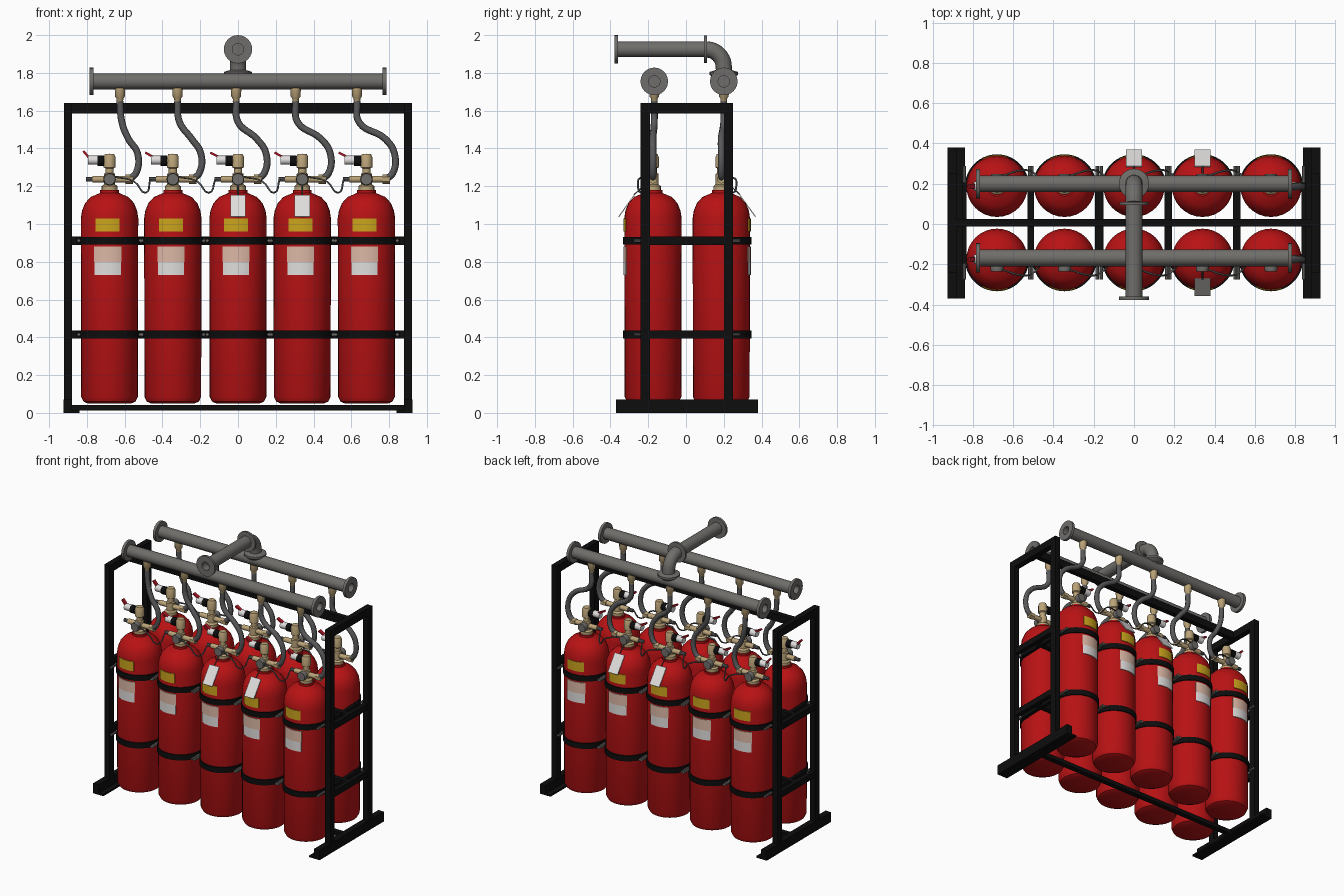
import bpy, bmesh, math
from mathutils import Matrix, Vector

if "Cube" in bpy.data.objects:
    bpy.data.objects.remove(bpy.data.objects["Cube"])


def material(name, r, g, b):
    m = bpy.data.materials.new(name)
    m.diffuse_color = (r, g, b, 1)
    m.use_nodes = True
    m.node_tree.nodes["Principled BSDF"].inputs["Base Color"].default_value = m.diffuse_color
    return m


RED = material("tank red", 0.48, 0.006, 0.007)
BLACK = material("frame black", 0.004, 0.004, 0.004)
GREY = material("pipe grey", 0.16, 0.155, 0.145)
HOSE = material("hose grey", 0.10, 0.10, 0.105)
BRASS = material("pale brass", 0.50, 0.37, 0.19)
YELLOW = material("label yellow", 0.60, 0.37, 0.012)
WHITE = material("label white", 0.75, 0.73, 0.72)
PINK = material("label pink", 0.72, 0.48, 0.38)
LEVER = material("lever red", 0.45, 0.01, 0.02)

AXES = {"Z": Matrix(), "X": Matrix.Rotation(math.pi / 2, 4, "Y"),
        "Y": Matrix.Rotation(-math.pi / 2, 4, "X")}


def finish(name, bm, mat, smooth=True):
    bmesh.ops.recalc_face_normals(bm, faces=bm.faces[:])
    me = bpy.data.meshes.new(name)
    bm.to_mesh(me)
    bm.free()
    me.materials.append(mat)
    ob = bpy.data.objects.new(name, me)
    bpy.context.collection.objects.link(ob)
    if smooth:
        bpy.ops.object.select_all(action="DESELECT")
        ob.select_set(True)
        bpy.context.view_layer.objects.active = ob
        bpy.ops.object.shade_smooth_by_angle(angle=math.radians(40))
    return ob


def box(name, mat, x, y, z, tilt=None):
    """Box from (min, max) pairs, optionally turned about its centre."""
    bm = bmesh.new()
    bmesh.ops.create_cube(bm, size=1)
    c = Vector([(a + b) / 2 for a, b in (x, y, z)])
    size = Matrix.Diagonal([b - a for a, b in (x, y, z)] + [1])
    bm.transform(Matrix.Translation(c) @ (tilt or Matrix()) @ size)
    return finish(name, bm, mat, False)


def lathe(name, mat, profile, loc, axis="Z", n=24):
    """Revolve (radius, height) points about an axis."""
    bm = bmesh.new()
    rings = []
    for r, h in profile:
        if r == 0:
            rings.append([bm.verts.new((0, 0, h))] * n)
        else:
            rings.append([bm.verts.new((r * math.cos(math.tau * i / n),
                                        r * math.sin(math.tau * i / n), h)) for i in range(n)])
    for a, b in zip(rings, rings[1:]):
        for i in range(n):
            j = (i + 1) % n
            bm.faces.new(list(dict.fromkeys((a[i], a[j], b[j], b[i]))))
    bm.transform(Matrix.Translation(loc) @ AXES[axis])
    return finish(name, bm, mat)


def rod(name, mat, r, a, b, loc, axis="Z", n=12):
    return lathe(name, mat, [(0, a), (r, a), (r, b), (0, b)], loc, axis, n)


def band(name, mat, c, mid, half, z0, z1, r0, r1, n=12):
    """Curved plate around a tank, centred on direction mid."""
    bm = bmesh.new()
    rows = []
    for i in range(n + 1):
        t = mid + half * (2 * i / n - 1)
        rows.append([bm.verts.new((c[0] + r * math.cos(t), c[1] + r * math.sin(t), z))
                     for r, z in ((r0, z0), (r1, z0), (r1, z1), (r0, z1))])
    for a, b in zip(rows, rows[1:]):
        for k in range(4):
            bm.faces.new((a[k], a[(k + 1) % 4], b[(k + 1) % 4], b[k]))
    bm.faces.new(rows[0])
    bm.faces.new(rows[-1])
    return finish(name, bm, mat)


def tube(name, mat, pts, r, res=6, sides=2):
    """Smooth tube through points."""
    cu = bpy.data.curves.new(name, "CURVE")
    cu.dimensions = "3D"
    cu.bevel_depth, cu.bevel_resolution, cu.resolution_u = r, sides, res
    cu.use_fill_caps = True
    sp = cu.splines.new("BEZIER")
    sp.bezier_points.add(len(pts) - 1)
    for p, co in zip(sp.bezier_points, pts):
        p.co = co
        p.handle_left_type = p.handle_right_type = "AUTO"
    cu.materials.append(mat)
    ob = bpy.data.objects.new(name, cu)
    bpy.context.collection.objects.link(ob)
    return ob


# Frame: two end frames joined by long rails
for s in (-1, 1):
    def side(a, b):
        return tuple(sorted((s * a, s * b)))
    box("foot_flange", BLACK, side(0.84, 0.925), (-0.37, 0.38), (0, 0.012))
    box("foot_web", BLACK, side(0.88, 0.925), (-0.37, 0.38), (0.012, 0.072))
    for y in (-0.215, 0.225):
        box("post", BLACK, side(0.88, 0.922), (y - 0.025, y + 0.025), (0.072, 1.64))
    box("top_crossbar", BLACK, side(0.88, 0.922), (-0.19, 0.20), (1.585, 1.64))
    for z in (0.415, 0.912):
        box("side_crossbar", BLACK, side(0.885, 0.918), (-0.19, 0.20), (z - 0.022, z + 0.022))
for z0, z1 in ((0.012, 0.042), (0.393, 0.437), (0.89, 0.934), (1.585, 1.64)):
    box("long_rail", BLACK, (-0.885, 0.885), (-0.012, 0.026), (z0, z1))

TANKS = (-0.68, -0.345, 0.0, 0.34, 0.68)
DROPS = (-0.625, -0.32, -0.01, 0.305, 0.63)
PIPE = [(0, -.74), (.03, -.74), (.03, -.785), (.073, -.785), (.073, -.765), (.042, -.765),
        (.042, .765), (.073, .765), (.073, .785), (.03, .785), (.03, .74), (0, .74)]
BODY = [(0, .05), (.115, .05), (.138, .06), (.15, .085), (.152, 1.03), (.146, 1.07), (.13, 1.11),
        (.1, 1.143), (.06, 1.16), (.05, 1.165), (.05, 1.18), (0, 1.18)]

for s, yc, yp in ((-1, -0.175, -0.168), (1, 0.187, 0.2)):
    # Collector pipe of this row
    lathe("collector_pipe", GREY, PIPE, (0, yp, 1.755), "X")
    face = s * math.pi / 2
    for i, (x, xd) in enumerate(zip(TANKS, DROPS)):
        c = (x, yc, 0)
        lathe("tank", RED, BODY, c, n=32)
        # Labels on the outward side
        lab = face - s * 0.07 * -1
        band("yellow_label", YELLOW, c, lab, 0.42, 0.96, 1.03, 0.148, 0.156)
        band("pink_label", PINK, c, lab, 0.48, 0.80, 0.88, 0.148, 0.156)
        band("white_label", WHITE, c, lab, 0.46, 0.73, 0.80, 0.148, 0.156)
        # Straps, clamp tabs and bolts
        for z in (0.415, 0.912):
            band("strap", BLACK, c, face, 1.75, z - 0.02, z + 0.02, 0.149, 0.159, 24)
            for e in (-1, 1):
                xe = x + e * 0.163
                box("strap_tab", BLACK, (xe - 0.012, xe + 0.012),
                    tuple(sorted((yc - s * 0.17, yc + s * 0.02))), (z - 0.018, z + 0.018))
                rod("strap_bolt", GREY, 0.009, -0.05, 0.05, (xe, yc + s * 0.05, z), "Y", 8)
        # Valve
        lathe("valve_body", BRASS, [(0, 1.175), (.042, 1.175), (.042, 1.20), (.03, 1.21), (.03, 1.265),
                                    (.022, 1.27), (.022, 1.295), (.031, 1.30), (.031, 1.355),
                                    (.024, 1.37), (0, 1.372)], c, n=16)
        rod("valve_outlet", BRASS, 0.018, -0.09, 0.10, (x, yc, 1.237), "X")
        rod("outlet_nut", BRASS, 0.024, 0.085, 0.125, (x, yc, 1.237), "X", 6)
        rod("inlet_plug", HOSE, 0.013, -0.125, -0.09, (x, yc, 1.237), "X", 8)
        lathe("gauge", GREY, [(0, -.018), (.03, -.018), (.033, 0), (.03, .018), (0, .018)],
              (x, yc + s * 0.043, 1.237), "Y", 16)
        # Actuator with lever
        rod("actuator_stub", BRASS, 0.016, -0.04, 0, (x, yc, 1.335), "X")
        rod("actuator_ring", BLACK, 0.028, -0.065, -0.03, (x, yc, 1.335), "X")
        rod("actuator_head", WHITE, 0.024, -0.115, -0.065, (x, yc, 1.338), "X")
        box("lever", LEVER, (x - 0.15, x - 0.09), (yc - 0.012, yc + 0.012), (1.358, 1.37),
            Matrix.Rotation(math.radians(50 if i == 0 else 28), 4, "Y"))
        # Discharge hose up to the collector pipe
        lathe("hose_fitting", BRASS, [(0, 1.635), (.016, 1.635), (.018, 1.665), (.026, 1.675),
                                      (.028, 1.72), (0, 1.72)], (xd, yp, 0), n=12)
        tube("hose", HOSE, [(xd, yp, 1.65), (xd + 0.01, yp, 1.54), (x + 0.10, yc, 1.45),
                            (x + 0.148, yc, 1.375), (x + 0.14, yc, 1.27), (x + 0.105, yc, 1.237)], 0.018)
        # Thin pilot line to the next valve
        if i < 4:
            xn = TANKS[i + 1]
            tube("pilot_line", HOSE, [(x + 0.02, yc + s * 0.05, 1.25), (x + 0.13, yc + s * 0.08, 1.225),
                                      (x + 0.19, yc + s * 0.06, 1.165), (xn - 0.12, yc + s * 0.01, 1.237)],
                 0.005, 4, 1)
        # Hanging paper tag
        if i in (2, 3):
            box("paper_tag", WHITE, (x - 0.04, x + 0.04), (yc + s * 0.14 - 0.003, yc + s * 0.14 + 0.003),
                (1.025, 1.165), Matrix.Rotation(s * math.radians(36), 4, "X"))
            tube("tag_string", HOSE, [(x, yc + s * 0.04, 1.21), (x, yc + s * 0.10, 1.155)], 0.004, 2, 1)

# Outlet: flanged pipe with an elbow down into the rear collector
lathe("outlet_pipe", GREY, [(0, -.32), (.03, -.32), (.03, -.378), (.075, -.378), (.075, -.36), (.042, -.36),
                            (.042, .095), (.073, .095), (.073, .11), (0, .11)], (0, 0, 1.925), "Y")
bend = [(0, 0.2 - 0.095 + 0.095 * math.sin(t), 1.83 + 0.095 * math.cos(t))
        for t in [math.pi / 2 * k / 4 for k in range(5)]]
tube("outlet_elbow", GREY, bend + [(0, 0.2, 1.76)], 0.043, 6, 6)
lathe("tee_collar", GREY, [(0, 1.77), (.05, 1.77), (.075, 1.79), (.075, 1.805), (.043, 1.815), (0, 1.815)],
      (0, 0.2, 0))
